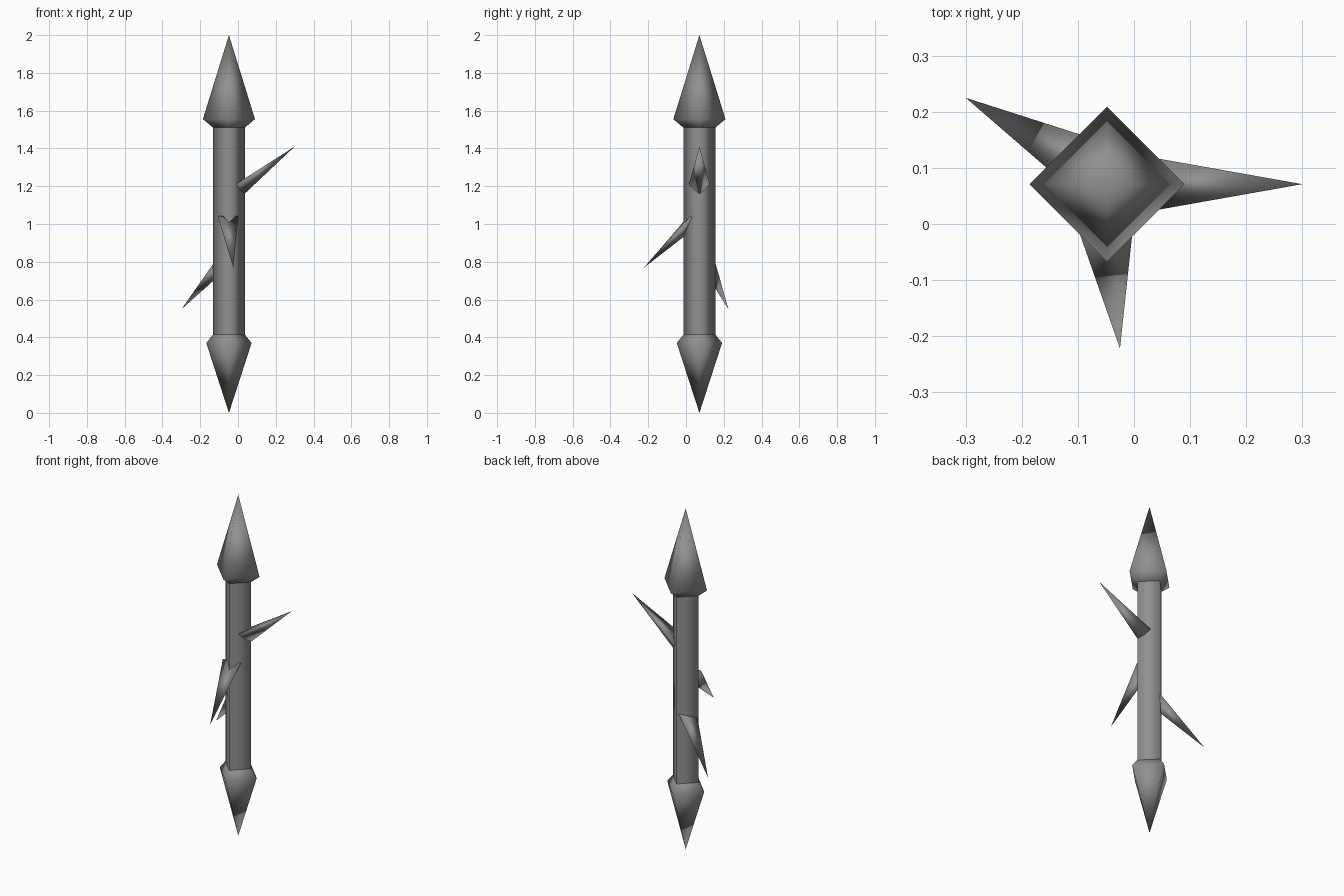
import bpy
import bmesh
import math
from mathutils import Vector

cube = bpy.data.objects.get("Cube")
if cube:
    bpy.data.objects.remove(cube, do_unlink=True)

AXIS_X, AXIS_Y = -0.048, 0.071

iron = bpy.data.materials.new("dark_grey")
iron.use_nodes = True
iron.diffuse_color = (0.28, 0.28, 0.28, 1)
iron.node_tree.nodes["Principled BSDF"].inputs["Base Color"].default_value = iron.diffuse_color


def finish(name, bm):
    """Turn a bmesh into a smooth shaded object."""
    bmesh.ops.recalc_face_normals(bm, faces=bm.faces)
    for face in bm.faces:
        face.smooth = True
    mesh = bpy.data.meshes.new(name)
    bm.to_mesh(mesh)
    bm.free()
    mesh.materials.append(iron)
    obj = bpy.data.objects.new(name, mesh)
    bpy.context.collection.objects.link(obj)
    return obj


def diamond_loft(name, profile):
    """Four-sided loft through (radius, z) pairs; radius 0 makes a point."""
    bm = bmesh.new()
    rings = []
    for radius, z in profile:
        count = 4 if radius else 1
        rings.append([bm.verts.new((AXIS_X + radius * math.cos(i * math.pi / 2),
                                    AXIS_Y + radius * math.sin(i * math.pi / 2), z))
                      for i in range(count)])
    for low, high in zip(rings, rings[1:]):
        for i in range(4):
            j = (i + 1) % 4
            corners = [low[i % len(low)], low[j % len(low)],
                       high[j % len(high)], high[i % len(high)]]
            bm.faces.new(list(dict.fromkeys(corners)))
    return finish(name, bm)


def thorn(name, tip, root, half_width=0.055, depth=0.07):
    """Three-sided spike with a flat top and a ridge underneath."""
    tip, root = Vector(tip), Vector(root)
    axis = (tip - root).normalized()
    side = axis.cross(Vector((0, 0, 1))).normalized()
    down = axis.cross(side).normalized()
    if down.z > 0:
        down.negate()
    bm = bmesh.new()
    base = [bm.verts.new(p) for p in (root + side * half_width,
                                      root - side * half_width,
                                      root + down * depth)]
    point = bm.verts.new(tip)
    for i in range(3):
        bm.faces.new((base[i], base[(i + 1) % 3], point))
    bm.faces.new(base)
    return finish(name, bm)


# Shaft and its two pointed heads
diamond_loft("shaft", [(0.084, 0.40), (0.084, 1.52)])
diamond_loft("upper_head", [(0.084, 1.51), (0.138, 1.555), (0, 2.0)])
diamond_loft("lower_head", [(0, 0), (0.12, 0.37), (0.084, 0.415)])

# Thorns along the shaft
thorn("left_thorn", (0.30, 0.071, 1.41), (-0.01, 0.071, 1.212))
thorn("front_thorn", (-0.025, -0.222, 0.77), (-0.053, 0.02, 1.043))
thorn("back_right_thorn", (-0.30, 0.225, 0.548), (-0.065, 0.093, 0.845))
